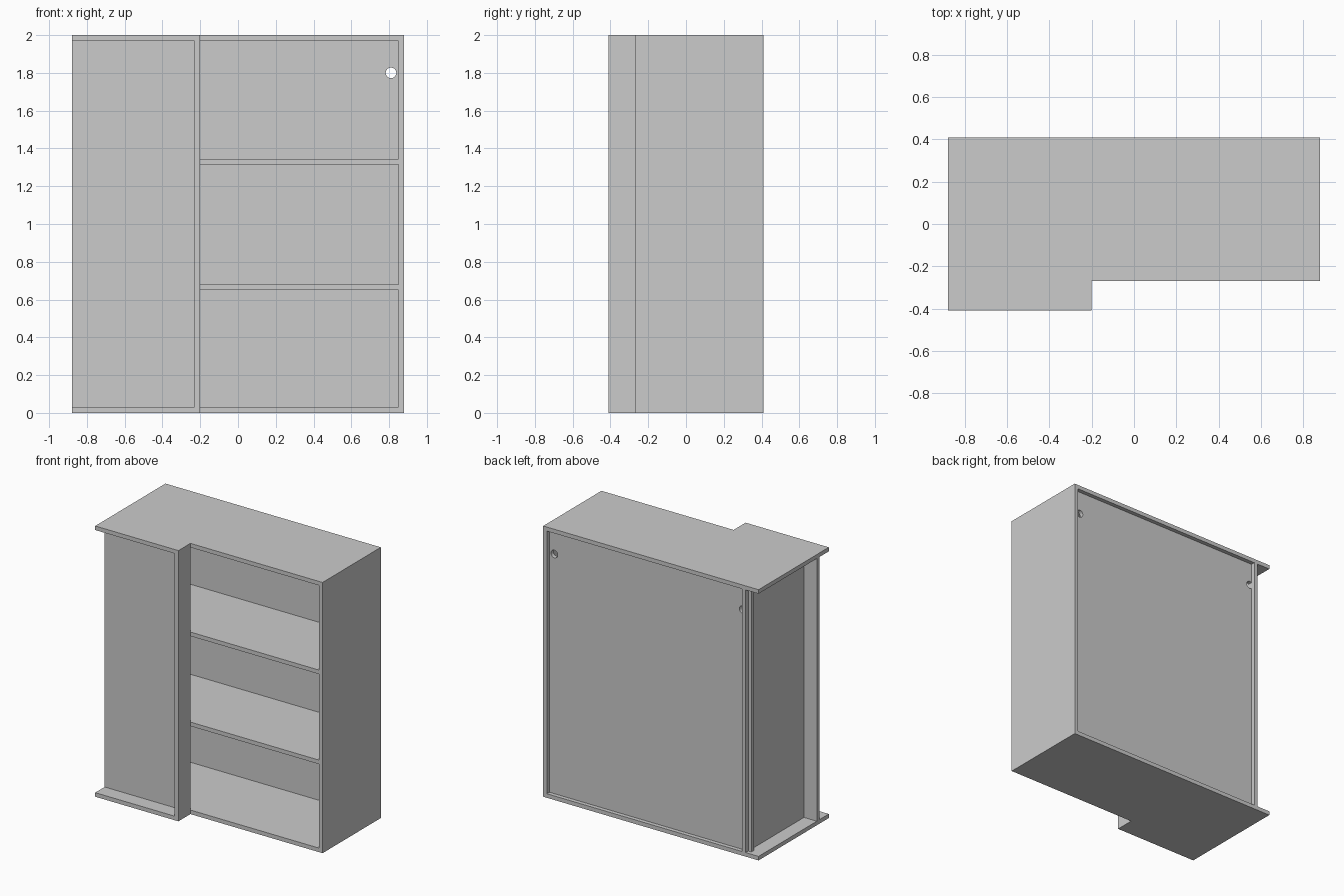
import bpy, bmesh
from mathutils import Vector

if "Cube" in bpy.data.objects:
    bpy.data.objects.remove(bpy.data.objects["Cube"])

T = 0.03           # board thickness
W, H = 0.88, 2.0   # half width, height
FRONT, BACK = -0.27, 0.41


def board(name, x, y, z):
    """Rectangular board from (min, max) ranges on each axis."""
    bm = bmesh.new()
    bmesh.ops.create_cube(bm, size=1.0)
    size = Vector((x[1] - x[0], y[1] - y[0], z[1] - z[0]))
    mid = Vector((sum(x), sum(y), sum(z))) / 2
    bmesh.ops.scale(bm, vec=size, verts=bm.verts)
    bmesh.ops.translate(bm, vec=mid, verts=bm.verts)
    mesh = bpy.data.meshes.new(name)
    bm.to_mesh(mesh)
    bm.free()
    obj = bpy.data.objects.new(name, mesh)
    bpy.context.collection.objects.link(obj)
    return obj


# Main carcass: top and bottom overhang the inset left wall
for label, z in (("bottom", 0.0), ("top", H - T)):
    board(f"carcass_{label}", (-W, W - T), (FRONT, BACK), (z, z + T))
    board(f"door_{label}_rail", (-W, -0.20), (-0.41, FRONT - T), (z, z + T))
board("right_wall", (W - T, W), (FRONT, BACK), (0, H))
board("left_wall", (-0.775, -0.775 + T), (FRONT, BACK), (T, H - T))

# Shelves
for i, z in enumerate((0.65, 1.315)):
    board(f"shelf_{i + 1}", (-0.745, W - T), (FRONT, 0.365), (z, z + T))

# Recessed back panel, passing slightly through the left wall
back = board("back_panel", (-0.80, W - T), (0.35, 0.38), (T, H - T))

# Cable holes in the upper corners of the back panel
for i, x in enumerate((0.81, -0.73)):
    bpy.ops.mesh.primitive_cylinder_add(vertices=32, radius=0.028, depth=0.2,
                                        location=(x, 0.365, 1.80),
                                        rotation=(1.570796, 0, 0))
    cutter = bpy.context.object
    cutter.name = f"hole_cutter_{i + 1}"
    mod = back.modifiers.new(f"hole_{i + 1}", 'BOOLEAN')
    mod.operation, mod.solver, mod.object = 'DIFFERENCE', 'EXACT', cutter
    cutter.hide_render = True
    cutter.display_type = 'WIRE'

# Sliding door on the left with a projecting frame
board("door_panel", (-W, -0.20), (FRONT - T, FRONT), (0, H))
board("door_side_rail", (-0.20 - T, -0.20), (-0.41, FRONT - T), (T, H - T))
